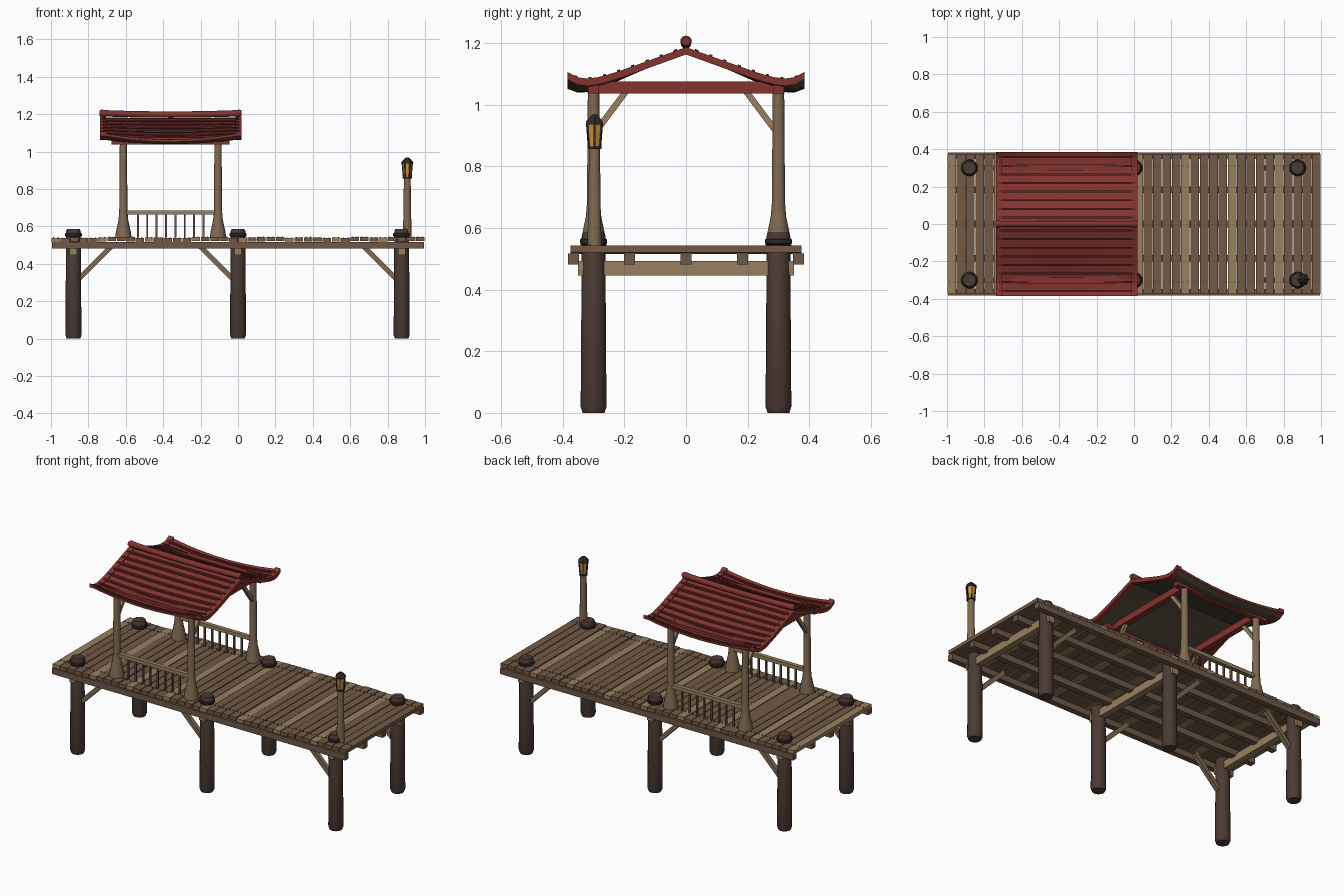
import bpy, bmesh, math, random
from mathutils import Vector, Matrix

random.seed(4)
old = bpy.data.objects.get("Cube")
if old:
    bpy.data.objects.remove(old, do_unlink=True)


def material(name, hexcode):
    rgb = [int(hexcode[i:i + 2], 16) / 255 for i in (0, 2, 4)]
    col = [((c + 0.055) / 1.055) ** 2.4 for c in rgb] + [1]
    m = bpy.data.materials.new(name)
    m.use_nodes = True
    m.diffuse_color = col
    m.node_tree.nodes["Principled BSDF"].inputs["Base Color"].default_value = col
    return m


PILE = material("dark pile wood", "4b3a34")
IRON = material("dark iron", "2f2826")
PLANK = material("plank brown", "735a45")
PALE = material("pale plank", "978060")
POST = material("post wood", "806a52")
JOIST = material("joist brown", "705848")
RED = material("roof red", "83332e")
MAROON = material("roof rib maroon", "582422")
OLIVE = material("soffit olive", "544a3a")
AMBER = material("amber glass", "d0913c")


def finish(name, bm, mats, smooth=False):
    bmesh.ops.recalc_face_normals(bm, faces=bm.faces)
    me = bpy.data.meshes.new(name)
    bm.to_mesh(me)
    bm.free()
    ob = bpy.data.objects.new(name, me)
    for m in mats:
        me.materials.append(m)
    bpy.context.collection.objects.link(ob)
    if smooth:
        bpy.ops.object.select_all(action='DESELECT')
        ob.select_set(True)
        bpy.context.view_layer.objects.active = ob
        bpy.ops.object.shade_smooth_by_angle(angle=math.radians(40))
    return ob


def box(bm, centre, size, idx=0):
    mat = Matrix.Translation(centre) @ Matrix.Diagonal((*size, 1))
    for v in bmesh.ops.create_cube(bm, size=1, matrix=mat)["verts"]:
        for f in v.link_faces:
            f.material_index = idx


def strut(bm, a, b, w):
    """Square bar between two points."""
    a, b = Vector(a), Vector(b)
    d = b - a
    rot = d.to_track_quat('Z', 'Y').to_matrix().to_4x4()
    bmesh.ops.create_cube(bm, size=1, matrix=Matrix.Translation((a + b) / 2) @ rot
                          @ Matrix.Diagonal((w, w, d.length, 1)))


def lathe(bm, x, y, profile, sides=14):
    """Closed turned shape from (radius, z) pairs."""
    rings = []
    for r, z in profile:
        rings.append([bm.verts.new((x + r * math.cos(k * math.tau / sides),
                                    y + r * math.sin(k * math.tau / sides), z))
                      for k in range(sides)])
    for lo, hi in zip(rings, rings[1:]):
        for k in range(sides):
            n = (k + 1) % sides
            bm.faces.new((lo[k], lo[n], hi[n], hi[k]))
    bm.faces.new(rings[0])
    bm.faces.new(rings[-1])


def sheet(bm, xs, ys, top, thick):
    """Curved slab whose upper surface is top(x, y)."""
    layers = [[[bm.verts.new((x, y, top(x, y) - d)) for y in ys] for x in xs] for d in (0, thick)]
    up, dn = layers
    nx, ny = len(xs) - 1, len(ys) - 1
    for g in layers:
        for i in range(nx):
            for j in range(ny):
                bm.faces.new((g[i][j], g[i + 1][j], g[i + 1][j + 1], g[i][j + 1]))
    for i in range(nx):
        for j in (0, ny):
            bm.faces.new((up[i][j], up[i + 1][j], dn[i + 1][j], dn[i][j]))
    for j in range(ny):
        for i in (0, nx):
            bm.faces.new((up[i][j], up[i][j + 1], dn[i][j + 1], dn[i][j]))


def spread(a, b, n):
    return [a + (b - a) * i / n for i in range(n + 1)]


# Piles with rope bands near the top
PILE_X = (-0.88, 0.0, 0.875)
SIDES = (-0.3, 0.3)
piles, bands = bmesh.new(), bmesh.new()
for x in PILE_X:
    for y in SIDES:
        lathe(piles, x, y, [(0.036, 0), (0.043, 0.02), (0.041, 0.3), (0.039, 0.575), (0.034, 0.586)])
        lathe(bands, x, y, [(0.04, 0.545), (0.045, 0.55), (0.045, 0.562), (0.04, 0.567)])
finish("piles", piles, [PILE], True)
finish("pile_bands", bands, [IRON], True)

# Deck planks, every fifth one pale, and their nails
planks, nails = bmesh.new(), bmesh.new()
for i in range(40):
    x, lift = -0.975 + i * 0.05, random.uniform(-0.003, 0.003)
    box(planks, (x, 0, 0.53 + lift), (0.046, 0.75, 0.022), int(i % 5 == 0))
    for y in (-0.31, 0.31):
        for dx in (-0.012, 0.012):
            box(nails, (x + dx, y, 0.542 + lift), (0.005, 0.005, 0.004))
finish("deck_planks", planks, [PLANK, PALE])
finish("deck_nails", nails, [IRON])

# Joists along the deck, cross beams and knee braces
joists, cross, knees = bmesh.new(), bmesh.new(), bmesh.new()
for y in (-0.365, -0.183, 0, 0.183, 0.365):
    box(joists, (0, y, 0.499), (1.99, 0.035, 0.036))
for x in PILE_X:
    box(cross, (x, 0, 0.47), (0.04, 0.7, 0.047))
    way = 1 if x < -0.5 else -1
    for y in SIDES:
        strut(knees, (x + way * 0.03, y, 0.32), (x + way * 0.2, y, 0.49), 0.026)
finish("deck_joists", joists, [JOIST])
finish("cross_beams", cross, [PALE])
finish("deck_knee_braces", knees, [POST])

# Pavilion posts with flared feet, braces and red beams
POST_X = (-0.613, -0.107)
MID = -0.36
posts, braces, beams = bmesh.new(), bmesh.new(), bmesh.new()
for x in POST_X:
    for y in SIDES:
        s = 1 if y > 0 else -1
        lathe(posts, x, y, [(0.044, 0.535), (0.04, 0.57), (0.026, 0.635), (0.022, 0.68), (0.019, 1.06)])
        strut(braces, (x, y - s * 0.005, 0.91), (x, y - s * 0.11, 1.05), 0.02)
    box(beams, (x, 0, 1.056), (0.035, 0.64, 0.04))
for y in SIDES:
    box(beams, (MID, y, 1.056), (0.63, 0.035, 0.038))
finish("pavilion_posts", posts, [POST], True)
finish("pavilion_braces", braces, [PALE])
finish("roof_beams", beams, [RED])

# Railings on both long sides
rails, balusters = bmesh.new(), bmesh.new()
for y in SIDES:
    box(rails, (MID, y, 0.675), (0.48, 0.026, 0.022))
    for x in spread(-0.535, -0.185, 7):
        box(balusters, (x, y, 0.605), (0.01, 0.01, 0.13))
finish("railings", rails, [PALE])
finish("railing_balusters", balusters, [JOIST])

# Roof: upturned eaves, sagging between the gable ends
EAVE = 0.385


def gable(x, y):
    t = abs(y)
    return 1.187 - 0.36 * t + 0.0586 * (t / EAVE) ** 8


def sagging(x, y):
    u = (x - MID) / 0.37
    return gable(x, y) - 0.006 - 0.035 * (1 - u * u) * (y / EAVE) ** 2


xs, ys = spread(-0.725, 0.005, 12), spread(-EAVE, EAVE, 24)
bm = bmesh.new()
sheet(bm, xs, ys, sagging, 0.014)
roof = finish("roof_sheet", bm, [RED, OLIVE])
for p in roof.data.polygons:
    p.material_index = int(p.normal.z < -0.5)

ribs = bmesh.new()
for s in (-1, 1):
    for k in range(8):
        y = s * (0.035 + k * 0.046)
        sheet(ribs, xs, [y - 0.005, y + 0.005], lambda x, y: sagging(x, y) + 0.011, 0.014)
finish("roof_ribs", ribs, [MAROON])

rakes = bmesh.new()
for x in (-0.722, 0.003):
    sheet(rakes, [x - 0.017, x + 0.017], ys, gable, 0.024)
finish("gable_boards", rakes, [RED])

# Ridge pole, lifting slightly at its ends
bm = bmesh.new()
lathe(bm, 0, 0, [(0.014, -0.38), (0.019, -0.37)] + [(0.017, z) for z in spread(-0.33, 0.33, 8)]
      + [(0.019, 0.37), (0.014, 0.38)], 10)
for v in bm.verts:
    x, y, z = v.co
    v.co = (MID + z, y, 1.198 + x + 0.008 * (z / 0.38) ** 2)
finish("ridge_pole", bm, [RED], True)

# Lantern on its own post
LX, LY = 0.905, -0.297
bm = bmesh.new()
lathe(bm, LX, LY, [(0.024, 0.535), (0.021, 0.65), (0.018, 0.86)])
finish("lantern_post", bm, [POST], True)
bm = bmesh.new()
lathe(bm, LX, LY, [(0.02, 0.862), (0.027, 0.94)], 6)
finish("lantern_glass", bm, [AMBER])
bm = bmesh.new()
lathe(bm, LX, LY, [(0.026, 0.856), (0.026, 0.864)], 6)
lathe(bm, LX, LY, [(0.033, 0.936), (0.031, 0.946), (0.018, 0.96), (0.008, 0.968)], 6)
for k in range(6):
    c, s = math.cos(k * math.tau / 6), math.sin(k * math.tau / 6)
    strut(bm, (LX + 0.021 * c, LY + 0.021 * s, 0.86), (LX + 0.028 * c, LY + 0.028 * s, 0.94), 0.005)
finish("lantern_frame", bm, [IRON])
